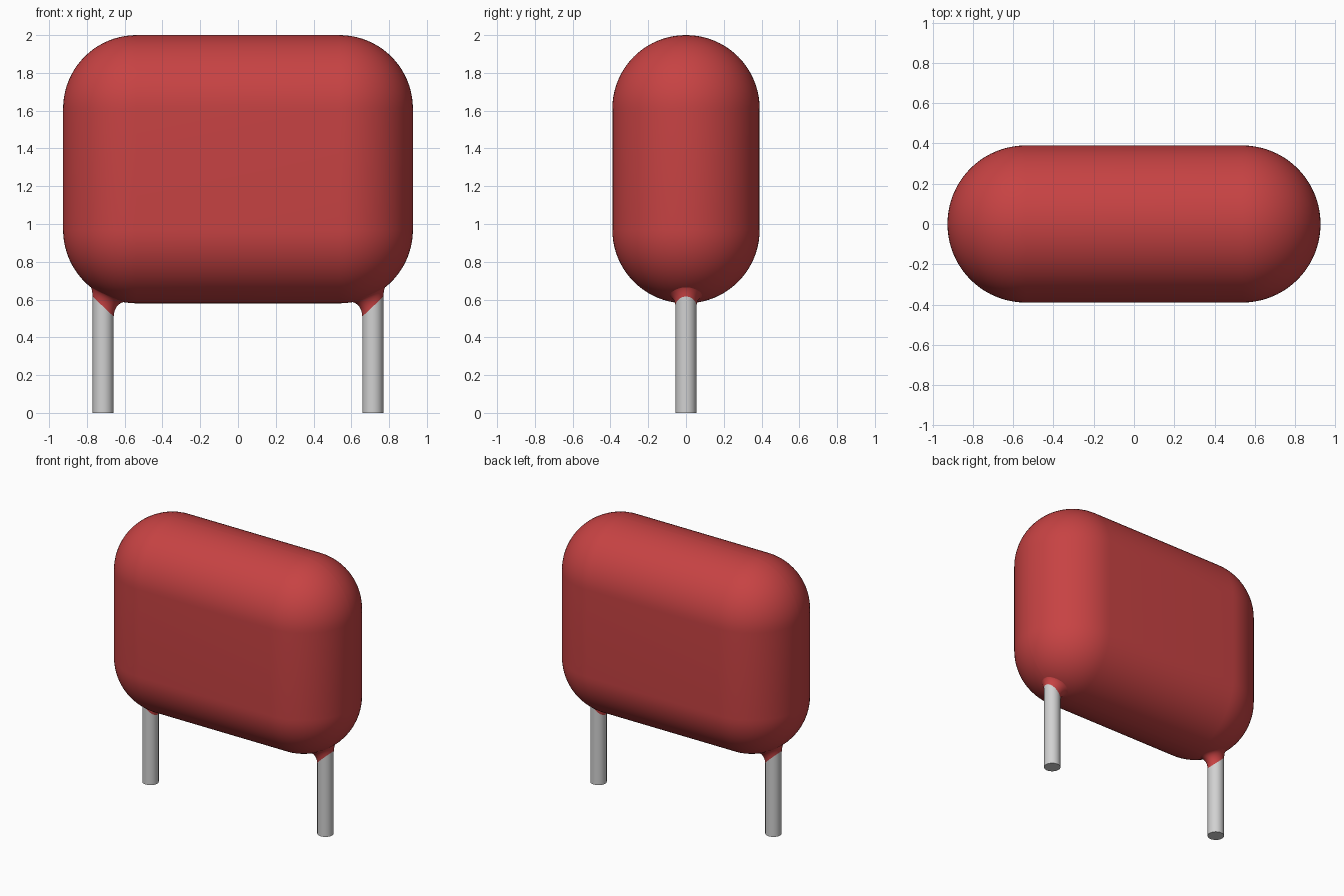
import bpy, bmesh, math

cube = bpy.data.objects.get("Cube")
if cube:
    bpy.data.objects.remove(cube, do_unlink=True)

HALF_X, RAD, Z0, Z1 = 0.926, 0.39, 0.58, 2.0   # body size
LEG_X, LEG_R = 0.714, 0.055                    # lead position and radius


def material(name, rgb, rough):
    m = bpy.data.materials.new(name)
    m.use_nodes = True
    m.diffuse_color = (*rgb, 1)
    b = m.node_tree.nodes["Principled BSDF"]
    b.inputs["Base Color"].default_value = (*rgb, 1)
    b.inputs["Roughness"].default_value = rough
    return m


red = material("red_coating", (0.57, 0.055, 0.056), 0.5)
grey = material("grey_metal", (0.64, 0.64, 0.64), 0.4)


def make_object(name, bm, mat):
    bmesh.ops.recalc_face_normals(bm, faces=bm.faces)
    me = bpy.data.meshes.new(name)
    bm.to_mesh(me)
    bm.free()
    me.materials.append(mat)
    ob = bpy.data.objects.new(name, me)
    bpy.context.collection.objects.link(ob)
    bpy.ops.object.select_all(action='DESELECT')
    bpy.context.view_layer.objects.active = ob
    ob.select_set(True)
    bpy.ops.object.shade_smooth_by_angle(angle=math.radians(40))
    return ob


# Body: a box rounded until its narrow sides are fully round
bm = bmesh.new()
bmesh.ops.create_cube(bm, size=1)
for v in bm.verts:
    v.co.x *= 2 * HALF_X
    v.co.y *= 2 * RAD
    v.co.z = (Z0 + Z1) / 2 + v.co.z * (Z1 - Z0)
bmesh.ops.bevel(bm, geom=bm.edges[:], offset=RAD - 0.001, offset_type='OFFSET',
                segments=20, profile=0.5, affect='EDGES')
make_object("body", bm, red)


def body_underside(x, y):
    dx = max(abs(x) - (HALF_X - RAD), 0)
    return Z0 + RAD - math.sqrt(RAD ** 2 - dx ** 2 - y ** 2)


def make_collar(name, side, sides=40, steps=8):
    # Concave skirt from a slanted cut on the lead up to the body
    bm = bmesh.new()
    rings = []
    for i in range(steps + 1):
        u = math.pi / 2 * i / steps
        ring = []
        for k in range(sides):
            a = 2 * math.pi * k / sides
            c, s = math.cos(a), math.sin(a)        # c = 1 points outwards
            r_in, r_out = LEG_R + 0.001, 0.098 - 0.018 * c
            low = 0.563 + 0.053 * c
            top = body_underside(LEG_X + r_out * c, r_out * s) + 0.002
            r = r_in + (r_out - r_in) * (1 - math.cos(u))
            z = low + (top - low) * math.sin(u)
            ring.append(bm.verts.new((side * (LEG_X + r * c), r * s, z)))
        rings.append(ring)
    for lo, hi in zip(rings, rings[1:]):
        for k in range(sides):
            n = (k + 1) % sides
            bm.faces.new((lo[k], lo[n], hi[n], hi[k]))
    make_object(name, bm, red)


def make_lead(name, side):
    bm = bmesh.new()
    bmesh.ops.create_cone(bm, cap_ends=True, segments=40, radius1=LEG_R,
                          radius2=LEG_R, depth=0.7)
    bmesh.ops.translate(bm, verts=bm.verts, vec=(side * LEG_X, 0, 0.35))
    make_object(name, bm, grey)


# Leads and their collars, mirrored left and right
for label, side in (("left", 1), ("right", -1)):
    make_lead(label + "_lead", side)
    make_collar(label + "_collar", side)
